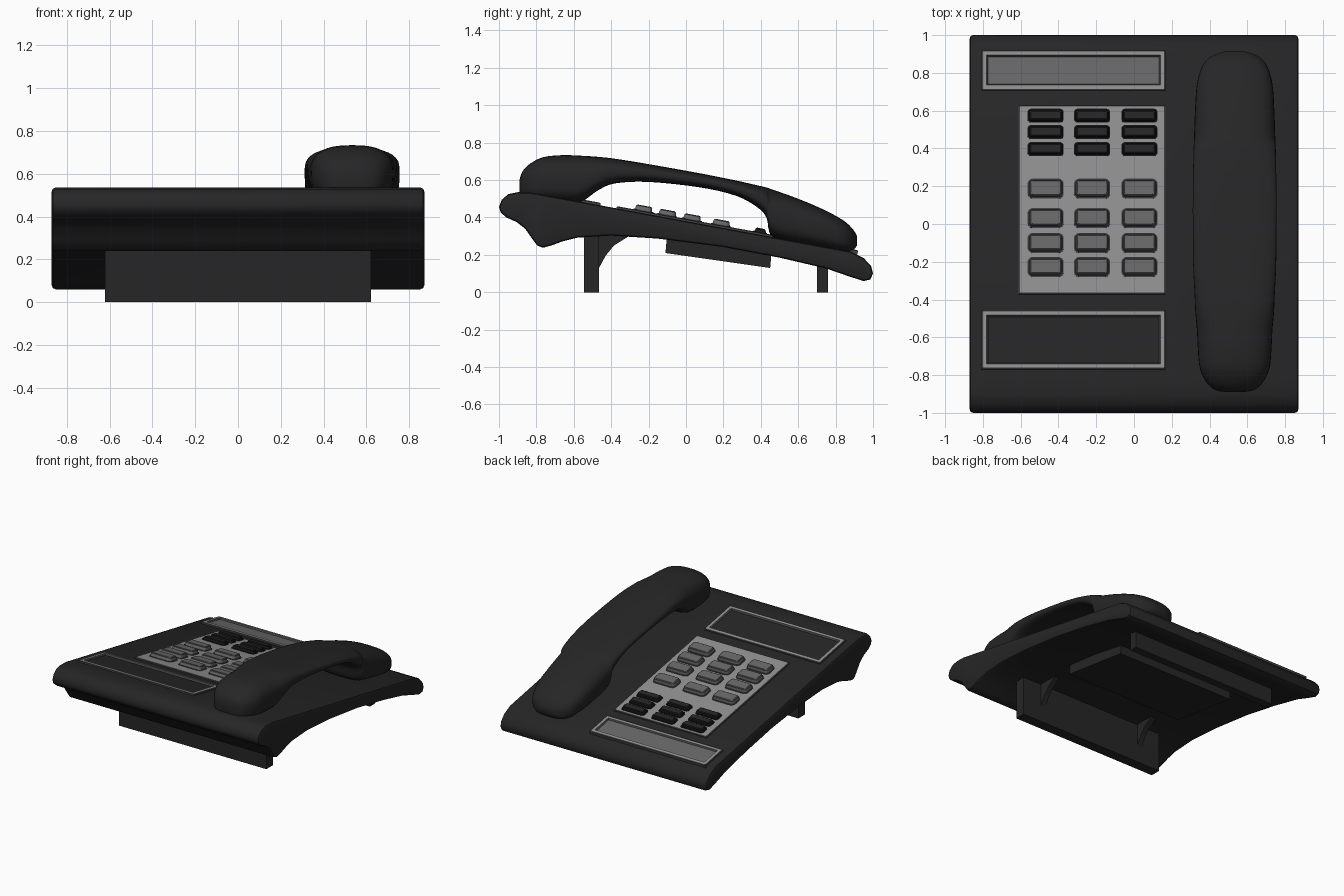
import bpy, bmesh, math

if "Cube" in bpy.data.objects:
    bpy.data.objects.remove(bpy.data.objects["Cube"])


def material(name, value):
    mat = bpy.data.materials.new(name)
    mat.use_nodes = True
    colour = (value, value, value, 1)
    mat.diffuse_color = colour
    shader = next(n for n in mat.node_tree.nodes if n.type == 'BSDF_PRINCIPLED')
    shader.inputs["Base Color"].default_value = colour
    return mat


CHARCOAL = material("charcoal plastic", 0.019)
BLACK = material("black plastic", 0.008)
LIGHT = material("light grey panel", 0.28)
MID = material("mid grey keys", 0.14)
TRIM = material("dark grey trim", 0.055)

SLOPE = 0.184


def deck_height(y):
    return 0.38 - SLOPE * y


def finish(name, bm, mats, smooth_angle=40):
    mesh = bpy.data.meshes.new(name)
    bm.to_mesh(mesh)
    bm.free()
    obj = bpy.data.objects.new(name, mesh)
    bpy.context.collection.objects.link(obj)
    for mat in mats:
        mesh.materials.append(mat)
    bpy.ops.object.select_all(action='DESELECT')
    obj.select_set(True)
    bpy.context.view_layer.objects.active = obj
    bpy.ops.object.shade_smooth_by_angle(angle=math.radians(smooth_angle))
    return obj


def extrude_profile(name, profile, x0, x1, rounding=0.0):
    """Side profile of (y, z) points drawn out along x, end rims rounded."""
    bm = bmesh.new()
    ends = [[bm.verts.new((x, y, z)) for y, z in profile] for x in (x0, x1)]
    bm.faces.new(ends[0])
    bm.faces.new(ends[1][::-1])
    count = len(profile)
    for i in range(count):
        j = (i + 1) % count
        bm.faces.new((ends[0][i], ends[1][i], ends[1][j], ends[0][j]))
    bmesh.ops.recalc_face_normals(bm, faces=bm.faces[:])
    if rounding:
        rims = [e for e in bm.edges
                if abs(e.verts[0].co.x - e.verts[1].co.x) < rounding]
        bmesh.ops.bevel(bm, geom=rims, offset=rounding, segments=2,
                        profile=0.5, affect='EDGES', clamp_overlap=False)
    return finish(name, bm, [CHARCOAL])


def deck_part(name, x0, x1, y0, y1, height, steps, mats, corner=0.0):
    """Plate lying on the sloped deck; each step is (inset, rise, ring material)."""
    cy = (y0 + y1) / 2
    bm = bmesh.new()
    bmesh.ops.create_cube(bm, size=1)
    for v in bm.verts:
        v.co.x *= x1 - x0
        v.co.y *= (y1 - y0) * math.hypot(1, SLOPE)
        v.co.z = height if v.co.z > 0 else -0.01
    if corner:
        uprights = [e for e in bm.edges
                    if abs(e.verts[0].co.z - e.verts[1].co.z) > 0.001]
        bmesh.ops.bevel(bm, geom=uprights, offset=corner, segments=4,
                        profile=0.5, affect='EDGES')
    bm.normal_update()
    top = max(bm.faces, key=lambda f: f.normal.z * f.calc_area())
    for inset, rise, ring in steps:
        made = bmesh.ops.inset_individual(bm, faces=[top], thickness=inset,
                                          depth=rise, use_even_offset=True)
        for face in made["faces"]:
            if face is not top:
                face.material_index = ring
        bm.normal_update()
    top.material_index = len(mats) - 1
    obj = finish(name, bm, mats, 25)
    obj.location = ((x0 + x1) / 2, cy, deck_height(cy))
    obj.rotation_euler.x = -math.atan(SLOPE)
    return obj


def catmull(p, q, r, s, t):
    return [0.5 * (2 * b + (c - a) * t + (2 * a - 5 * b + 4 * c - d) * t * t
                   + (3 * b - a - 3 * c + d) * t ** 3)
            for a, b, c, d in zip(p, q, r, s)]


def signed_power(value, power):
    return math.copysign(abs(value) ** power, value)


# Sloped housing with a curled front lip
housing = [(-.83, .533), (-.9, .535), (-.95, .525), (-.985, .495), (-1, .455),
           (-.99, .425), (-.96, .4), (-.905, .375), (-.86, .34), (-.825, .29),
           (-.795, .25), (-.765, .238), (-.72, .25), (-.66, .272), (-.58, .292),
           (-.4, .303), (-.15, .287), (.2, .242), (.5, .185), (.75, .127),
           (.88, .082), (.95, .06), (.985, .068), (1, .1), (.99, .14),
           (.95, .183), (.88, .218)]
extrude_profile("housing", housing, -.87, .87, 0.018)

# Underside: front stand with ribs, battery box, rear foot
extrude_profile("front_stand", [(-.545, 0), (-.465, 0), (-.465, .31), (-.545, .31)],
                -.62, .62)
rib = [(-.48, .13), (-.465, .13), (-.43, .195), (-.385, .25), (-.305, .3), (-.48, .31)]
for side, x in (("left", .44), ("right", -.44)):
    extrude_profile("stand_rib_" + side, rib, x - .02, x + .02)
extrude_profile("underside_box", [(-.11, .21), (.45, .13), (.46, .24), (-.1, .32)],
                -.5, .5)
extrude_profile("rear_foot", [(.7, 0), (.76, 0), (.76, .15), (.7, .15)], -.62, .62)

# Handset: rounded sections lofted along y as (y, top, bottom, half width)
stations = [(-.89, .6, .53, .05), (-.875, .645, .505, .11), (-.83, .69, .49, .155),
            (-.76, .723, .485, .185), (-.66, .733, .48, .195), (-.56, .73, .485, .2),
            (-.47, .724, .545, .208), (-.38, .714, .582, .212), (-.2, .685, .59, .22),
            (.08, .635, .56, .222), (.27, .597, .515, .22), (.38, .572, .455, .218),
            (.43, .56, .4, .216), (.46, .55, .3, .215), (.6, .5, .26, .21),
            (.74, .44, .235, .2), (.84, .385, .22, .17), (.89, .34, .225, .12),
            (.915, .3, .25, .05)]
padded = [stations[0]] + stations + [stations[-1]]
path = [catmull(*padded[i:i + 4], k / 4)
        for i in range(len(stations) - 1) for k in range(4)]
path.append(stations[-1])
bm = bmesh.new()
rings = []
SIDES = 36
for y, top, bottom, half in path:
    ring = []
    for i in range(SIDES):
        a = math.tau * i / SIDES
        power = 0.78 if math.sin(a) > 0 else 0.6
        x = 0.533 + half * signed_power(math.cos(a), power)
        z = (top + bottom) / 2 + (top - bottom) / 2 * signed_power(math.sin(a), power)
        ring.append(bm.verts.new((x, y, z)))
    rings.append(ring)
for one, two in zip(rings, rings[1:]):
    for i in range(SIDES):
        j = (i + 1) % SIDES
        bm.faces.new((one[i], one[j], two[j], two[i]))
bm.faces.new(rings[0])
bm.faces.new(rings[-1])
bmesh.ops.recalc_face_normals(bm, faces=bm.faces[:])
finish("handset", bm, [CHARCOAL], 60)

# Display, label window and keypad plate
frame_steps = [(.007, .004, 0), (.02, 0, 1), (.008, -.01, 0)]
deck_part("display", -.807, .167, .706, .918, .01, frame_steps, [TRIM, LIGHT, MID])
deck_part("label_window", -.807, .167, -.77, -.458, .01, frame_steps,
          [TRIM, LIGHT, CHARCOAL])
deck_part("keypad_plate", -.611, .167, -.373, .627, .008, [(.008, .004, 0)],
          [TRIM, LIGHT])

# Keys: dark collar, raised rounded cap
columns = (-.468, -.222, .029)
function_rows = (.571, .484, .394)
number_rows = (.185, .029, -.103, -.23)


def key_row(name, y, half_depth, rise, mats):
    for n, x in enumerate(columns, 1):
        deck_part(f"{name}_{n}", x - .096, x + .096, y - half_depth, y + half_depth,
                  .016, [(.007, 0, 0), (.004, rise, 1), (.007, .005, 0)],
                  mats, half_depth * .55)


for r, y in enumerate(function_rows, 1):
    key_row(f"function_key_{r}", y, .037, .014, [BLACK, BLACK, CHARCOAL])
for r, y in enumerate(number_rows, 1):
    key_row(f"number_key_{r}", y, .053, .02, [TRIM, MID, MID])
